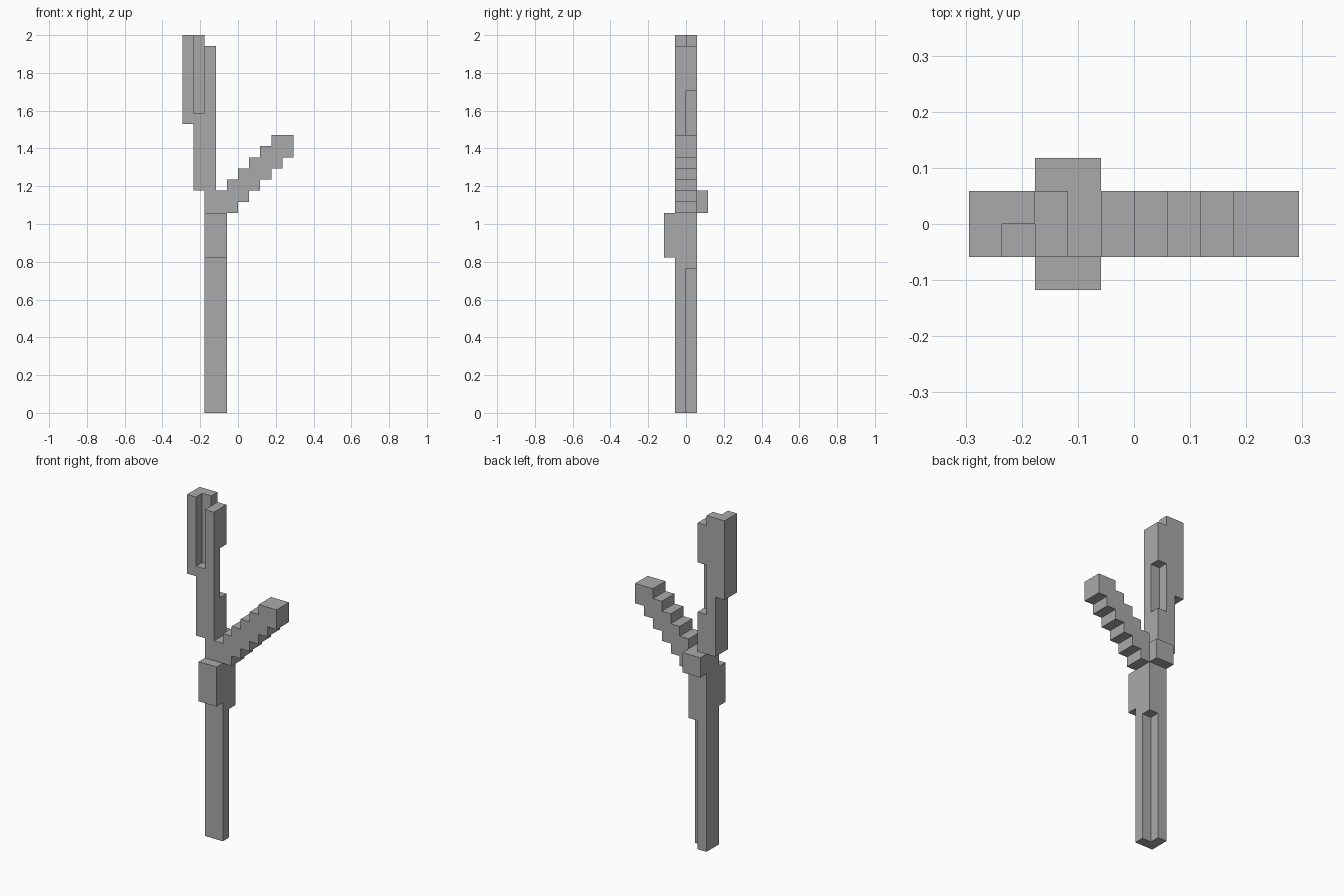
import bpy
import bmesh
from math import radians
from mathutils import Vector

cube = bpy.data.objects.get("Cube")
if cube:
    bpy.data.objects.remove(cube)

# The model sits on a block grid, 10 x 4 x 34 blocks
UNIT = 2 / 34
ORIGIN = Vector((5, 2, 0))

grey = bpy.data.materials.new("stone grey")
grey.use_nodes = True
colour = (0.4, 0.4, 0.4, 1)
grey.diffuse_color = colour
grey.node_tree.nodes["Principled BSDF"].inputs["Base Color"].default_value = colour


def box(x0, x1, y0, y1, z0, z1):
    """Grid cells filled by a box."""
    return {(x, y, z) for x in range(x0, x1)
            for y in range(y0, y1) for z in range(z0, z1)}


# Trunk with a groove up its back left corner
trunk = box(2, 4, 1, 3, 0, 18) - box(3, 4, 2, 3, 0, 13)
front_knot = box(2, 4, 0, 1, 14, 18)
fork = box(2, 4, 1, 4, 18, 20)

# Upright limb: two offset columns with a front slot and a back notch
upright_limb = box(1, 3, 1, 3, 20, 33) | box(0, 2, 1, 3, 26, 34)
upright_limb -= box(1, 2, 1, 2, 27, 34)
upright_limb -= box(2, 3, 2, 3, 24, 29)

# Side limb climbing in even steps
side_limb = set()
for i in range(6):
    side_limb |= box(3 + i, 5 + i, 1, 3, 18 + i, 20 + i)
side_limb -= fork

parts = {"trunk": trunk, "front_knot": front_knot, "fork": fork,
         "upright_limb": upright_limb, "side_limb": side_limb}
filled = set().union(*parts.values())


def skin(name, cells):
    """Mesh the outer faces of a part, merging the flat areas."""
    bm = bmesh.new()
    for cell in cells:
        for axis in range(3):
            for side in (-1, 1):
                n = Vector((0, 0, 0))
                n[axis] = side
                if tuple(int(c + d) for c, d in zip(cell, n)) in filled:
                    continue
                u = Vector((0, 0, 0))
                u[(axis + 1) % 3] = 0.5
                v = n.cross(u)
                mid = Vector(cell) + Vector((0.5, 0.5, 0.5)) + n / 2 - ORIGIN
                corners = (mid - u - v, mid + u - v, mid + u + v, mid - u + v)
                bm.faces.new([bm.verts.new(p * UNIT) for p in corners])
    bmesh.ops.remove_doubles(bm, verts=bm.verts, dist=UNIT / 100)
    bmesh.ops.dissolve_limit(bm, angle_limit=radians(1),
                             verts=bm.verts, edges=bm.edges)
    mesh = bpy.data.meshes.new(name)
    bm.to_mesh(mesh)
    bm.free()
    mesh.materials.append(grey)
    bpy.context.collection.objects.link(bpy.data.objects.new(name, mesh))


for part_name, part_cells in parts.items():
    skin(part_name, part_cells)
